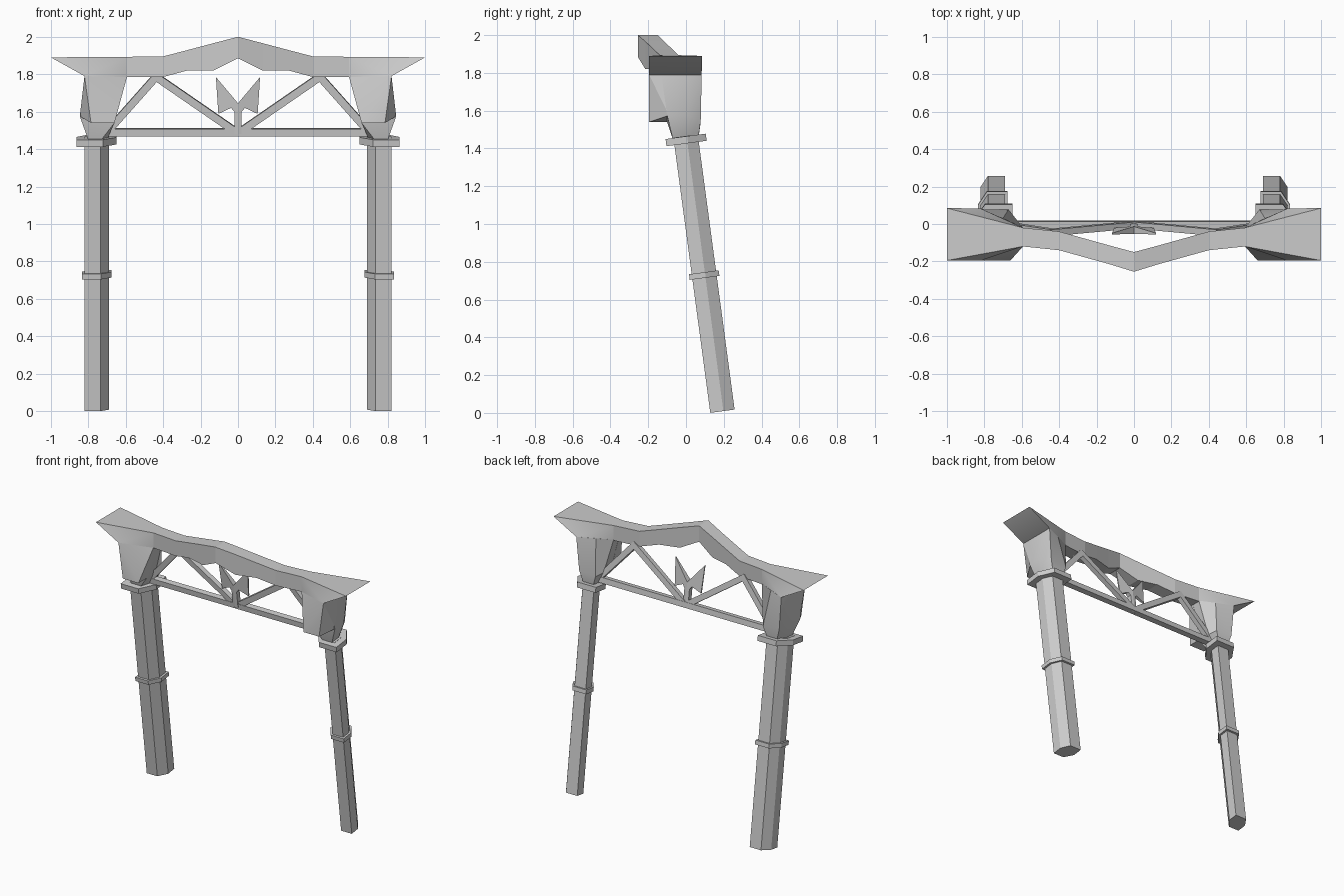
import bpy, bmesh, math
from mathutils import Vector

if "Cube" in bpy.data.objects:
    bpy.data.objects.remove(bpy.data.objects["Cube"])

TILT = -0.134                      # lean of the legs, dy per dz
lean_y = lambda z: 0.195 + TILT * z


def finish(name, bm, smooth=False):
    bmesh.ops.recalc_face_normals(bm, faces=bm.faces)
    me = bpy.data.meshes.new(name)
    bm.to_mesh(me)
    bm.free()
    ob = bpy.data.objects.new(name, me)
    bpy.context.collection.objects.link(ob)
    if smooth:
        bpy.context.view_layer.objects.active = ob
        ob.select_set(True)
        bpy.ops.object.shade_smooth_by_angle(angle=math.radians(30))
        ob.select_set(False)
    return ob


def loft(name, rings, smooth=False):
    """Skin a list of closed rings and cap both ends."""
    bm = bmesh.new()
    vs = [[bm.verts.new(p) for p in r] for r in rings]
    n = len(rings[0])
    for a, b in zip(vs, vs[1:]):
        for i in range(n):
            j = (i + 1) % n
            bm.faces.new((a[i], a[j], b[j], b[i]))
    bm.faces.new(vs[0])
    bm.faces.new(vs[-1])
    return finish(name, bm, smooth)


def hull(name, pts, s):
    bm = bmesh.new()
    for x, y, z in pts:
        bm.verts.new((s * x, y, z))
    res = bmesh.ops.convex_hull(bm, input=bm.verts)
    junk = [v for v in res["geom_interior"] if isinstance(v, bmesh.types.BMVert)]
    bmesh.ops.delete(bm, geom=junk, context='VERTS')
    return finish(name, bm, True)


# square with two opposite corners cut off, x pointing outward
HEX = [(.065, -.065), (.065, .005), (.025, .065), (-.065, .065), (-.065, -.005), (-.02, -.065)]
ANG = math.atan(-TILT)
AXIS = Vector((0, -math.sin(ANG), math.cos(ANG)))
SIDE = Vector((0, math.cos(ANG), math.sin(ANG)))


def leg_piece(name, s, t0, t1, k):
    rings = []
    for t in (t0, t1):
        c = Vector((s * .755, .193, .009)) + AXIS * t
        rings.append([c + Vector((s * k * x, 0, 0)) + SIDE * (k * y) for x, y in HEX])
    loft(name, rings)


def bar(name, p, q, w, d):
    """Square bar between two (x, z) points in the leaning truss plane."""
    a, b = [Vector((x, lean_y(z), z)) for x, z in (p, q)]
    u = (b - a).normalized()
    v = SIDE
    n = u.cross(v).normalized()
    loft(name, [[c + n * (w / 2 * i) + v * (d / 2 * j)
                 for i, j in ((-1, -1), (1, -1), (1, 1), (-1, 1))] for c in (a, b)])


for s, tag in ((-1, "left"), (1, "right")):
    # leaning leg with its two bands
    leg_piece(tag + "_leg", s, 0, 1.47, 1)
    leg_piece(tag + "_leg_band", s, .712, .742, 1.22)
    leg_piece(tag + "_leg_collar", s, 1.43, 1.468, 1.65)

    # capital: neck flaring up to the beam
    levels = [
        [(.80, -.07, 1.45), (.80, 0, 1.45), (.77, .065, 1.45),
         (.70, .065, 1.45), (.70, 0, 1.45), (.73, -.07, 1.45)],
        [(.845, -.10, 1.575), (.845, 0, 1.575), (.80, .078, 1.55),
         (.67, .078, 1.54), (.66, 0, 1.54), (.66, -.10, 1.54)],
        [(.82, -.13, 1.79), (.82, 0, 1.79), (.82, .083, 1.79),
         (.70, .03, 1.79), (.593, -.02, 1.79), (.593, -.12, 1.79)]]
    loft(tag + "_capital", [[(s * x, y, z) for x, y, z in r] for r in levels], True)

    # blunt front block of the capital
    hull(tag + "_capital_front", [
        (.82, -.195, 1.79), (.593, -.12, 1.785), (.82, -.08, 1.79), (.593, -.08, 1.785),
        (.785, -.195, 1.54), (.66, -.195, 1.54), (.66, -.09, 1.54), (.845, -.09, 1.575)], s)

    # wedge-shaped beam end
    hull(tag + "_beam_end", [
        (1, -.195, 1.89), (1, .085, 1.89), (.82, -.195, 1.79), (.82, .083, 1.79),
        (.593, -.12, 1.785), (.593, -.02, 1.785), (.593, -.12, 1.893), (.593, -.02, 1.893)], s)

    # truss diagonals
    bar(tag + "_inner_brace", (0, 1.485), (s * .45, 1.795), .04, .035)
    bar(tag + "_outer_brace", (s * .43, 1.795), (s * .71, 1.48), .04, .035)

# bent top beam: x, front y, back y, bottom z, top z
half = [(.593, -.12, -.02, 1.785, 1.893), (.40, -.14, -.04, 1.785, 1.895),
        (.27, -.176, -.076, 1.82, 1.929), (.13, -.215, -.115, 1.82, 1.966)]
stations = [(-x, *r) for x, *r in half] + [(0, -.255, -.15, 1.885, 2.0)] + half[::-1]
loft("top_beam", [[(x, f, b), (x, f, t), (x, k, t), (x, k, b)] for x, f, k, b, t in stations])

# lower rail
bar("lower_rail", (-.73, 1.489), (.73, 1.489), .04, .04)

# winged centre ornament, thinning towards its tips
wing = [(0, 1.48), (.02, 1.48), (.02, 1.60), (.037, 1.62), (.105, 1.588), (.118, 1.785), (0, 1.645)]
outline = wing + [(-x, z) for x, z in wing[-2:0:-1]]
thick = lambda x: .003 + .017 * (1 - abs(x) / .12)
bm = bmesh.new()
n = len(outline)
front, back = [[bm.verts.new((x, lean_y(z) - .008 + d * thick(x), z)) for x, z in outline]
               for d in (-1, 1)]
for i in range(n):
    j = (i + 1) % n
    bm.faces.new((front[i], front[j], back[j], back[i]))
m = len(wing)
for side in (front, back):
    bm.faces.new(side[:m])
    bm.faces.new(side[m - 1:] + side[:1])
finish("centre_ornament", bm)
